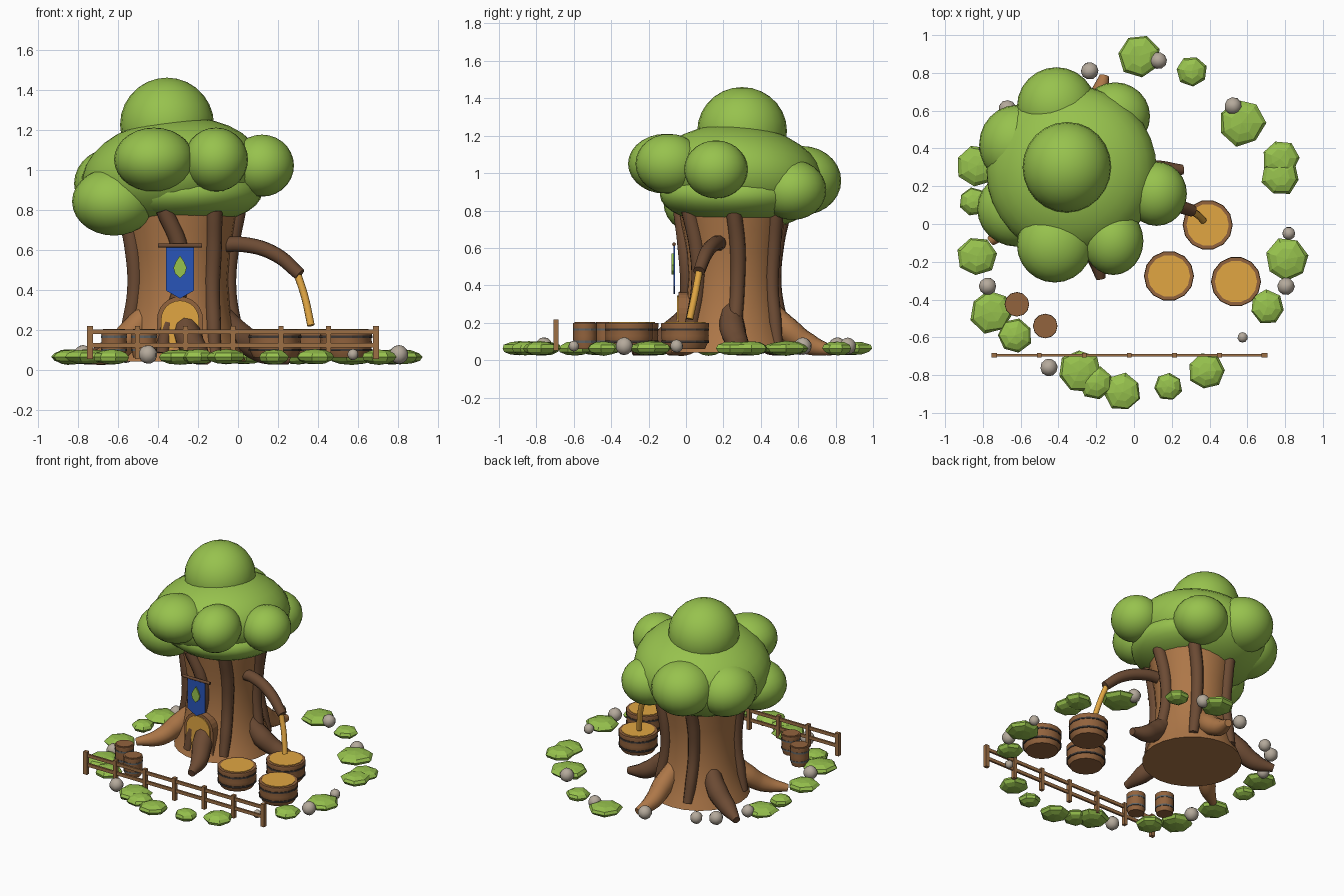
import bpy, bmesh, math, random
from mathutils import Vector, Matrix

random.seed(4)
cube = bpy.data.objects.get("Cube")
if cube:
    bpy.data.objects.remove(cube)


def material(name, rgb):
    m = bpy.data.materials.new(name)
    m.use_nodes = True
    m.diffuse_color = (*rgb, 1)
    bsdf = next(n for n in m.node_tree.nodes if n.type == "BSDF_PRINCIPLED")
    bsdf.inputs["Base Color"].default_value = (*rgb, 1)
    return m


LEAF = material("leaf green", (.31, .54, .075))
TRUNK = material("trunk brown", (.42, .185, .065))
BARK = material("dark bark", (.15, .07, .034))
WOOD = material("barrel brown", (.29, .125, .047))
FENCE = material("fence brown", (.34, .16, .06))
HONEY = material("honey gold", (.75, .38, .055))
BLUE = material("banner blue", (.022, .09, .48))
STONE = material("stone grey", (.46, .4, .33))
HOOP = material("hoop iron", (.05, .04, .035))
STEEL = material("keg steel", (.11, .12, .125))

CX, CY = -.29, .25  # trunk axis


def finish(bm, name, mat, smooth=False):
    me = bpy.data.meshes.new(name)
    bmesh.ops.recalc_face_normals(bm, faces=bm.faces)
    bm.to_mesh(me)
    bm.free()
    ob = bpy.data.objects.new(name, me)
    bpy.context.collection.objects.link(ob)
    me.materials.append(mat)
    if smooth:
        select(ob)
        bpy.ops.object.shade_smooth_by_angle(angle=math.radians(50))
    return ob


def select(ob):
    bpy.ops.object.select_all(action="DESELECT")
    ob.select_set(True)
    bpy.context.view_layer.objects.active = ob


def ball(name, mat, loc, size, seg=24, rings=14, smooth=True, turn=Matrix.Identity(4), jitter=0):
    bm = bmesh.new()
    bmesh.ops.create_uvsphere(bm, u_segments=seg, v_segments=rings, radius=1)
    for v in bm.verts:
        v.co *= 1 + random.uniform(-jitter, jitter)
    bm.transform(Matrix.Translation(loc) @ turn @ Matrix.Diagonal((*size, 1)))
    return finish(bm, name, mat, smooth)


def spin():
    return Matrix.Rotation(random.uniform(0, 3), 4, "Z")


def box(name, mat, loc, size):
    bm = bmesh.new()
    bmesh.ops.create_cube(bm, size=1)
    bm.transform(Matrix.Translation(loc) @ Matrix.Diagonal((*size, 1)))
    return finish(bm, name, mat)


def lathe(name, mat, loc, profile, seg, smooth=True):
    # closed solid of revolution from (radius, height) pairs
    bm = bmesh.new()
    loops = []
    for r, z in profile:
        loops.append([bm.verts.new((loc[0] + r * math.cos(a), loc[1] + r * math.sin(a), loc[2] + z))
                      for a in (math.tau * i / seg for i in range(seg))])
    for lo, hi in zip(loops, loops[1:]):
        for i in range(seg):
            j = (i + 1) % seg
            bm.faces.new((lo[i], lo[j], hi[j], hi[i]))
    bm.faces.new(loops[0])
    bm.faces.new(loops[-1])
    return finish(bm, name, mat, smooth)


def tube(name, mat, points, radii):
    cu = bpy.data.curves.new(name, "CURVE")
    cu.dimensions = "3D"
    cu.bevel_depth = 1
    cu.bevel_resolution = 3
    cu.resolution_u = 6
    cu.use_fill_caps = True
    sp = cu.splines.new("BEZIER")
    sp.bezier_points.add(len(points) - 1)
    for bp, co, r in zip(sp.bezier_points, points, radii):
        bp.co, bp.radius = co, r
        bp.handle_left_type = bp.handle_right_type = "AUTO"
    ob = bpy.data.objects.new(name, cu)
    bpy.context.collection.objects.link(ob)
    cu.materials.append(mat)
    select(ob)
    bpy.ops.object.convert(target="MESH")
    bpy.ops.object.shade_smooth_by_angle(angle=math.radians(50))
    return ob


def plate(name, mat, outline, y, depth):
    # upright sheet facing -y, outline given as (x, z)
    bm = bmesh.new()
    face = bm.faces.new([bm.verts.new((x, y, z)) for x, z in outline])
    ext = bmesh.ops.extrude_face_region(bm, geom=[face])["geom"]
    bmesh.ops.translate(bm, verts=[v for v in ext if isinstance(v, bmesh.types.BMVert)], vec=(0, depth, 0))
    return finish(bm, name, mat)


def polar(deg, r, z):
    a = math.radians(deg)
    return Vector((CX + r * math.cos(a), CY + r * math.sin(a), z))


# Trunk with flared foot, bark ridges (angle, sideways lean) and spreading roots
lathe("trunk", TRUNK, (CX, CY, 0), [(.33, .04), (.305, .1), (.27, .2), (.25, .32), (.24, .45),
                                    (.25, .58), (.27, .7), (.29, .82)], 24)
for deg, lean in [(-160, 3), (-104, 14), (-52, 3), (3, 3), (55, 3), (112, 3)]:
    tube("bark_ridge", BARK, [polar(deg - 2, .29, .8), polar(deg + lean, .255, .6), polar(deg + lean, .245, .4),
                              polar(deg, .272, .22), polar(deg - 3, .3, .08)], [.042, .042, .039, .038, .032])
for i, (deg, reach) in enumerate([(4, .55), (76, .55), (151, .55), (216, .58), (282, .55)]):
    tube("root", (BARK, TRUNK)[i % 2], [polar(deg - 6, .2, .27), polar(deg - 4, .31, .16),
                                        polar(deg, .42, .085), polar(deg, reach, .05)], [.06, .07, .058, .026])

# Crown of rounded leaf masses, the core leaning back and to one side
lean = Matrix.Rotation(-.14, 4, "Y") @ Matrix.Rotation(-.09, 4, "X")
ball("crown_core", LEAF, (-.33, .28, .975), (.455, .455, .28), 32, 16, True, lean)
ball("crown_underside", LEAF, (-.28, .26, .885), (.4, .4, .165), 32, 16)
for x, y, z, rx, ry, rz in [(-.355, .3, 1.225, .235, .24, .235), (-.42, -.11, 1.05, .2, .2, .16),
                            (-.11, -.09, 1.05, .16, .18, .16), (.12, .16, 1.02, .16, .17, .155),
                            (-.1, .57, .91, .185, .18, .16), (-.41, .62, .96, .21, .21, .185),
                            (-.62, .42, .93, .2, .21, .18), (-.62, .08, .84, .21, .2, .17)]:
    ball("crown_lobe", LEAF, (x, y, z), (rx, ry, rz))

# Branch with a honey spout
tube("branch", BARK, [(-.12, .19, .62), (.03, .16, .625), (.19, .11, .575), (.31, .07, .475)], [.04, .04, .037, .032])
tube("honey_stream", HONEY, [(.3, .07, .47), (.335, .05, .36), (.365, .02, .22)], [.019, .019, .019])


# Arched door
def arch(half, top):
    pts = [(CX - half, .05), (CX + half, .05)]
    return pts + [(CX + half * math.cos(a), top - half + half * math.sin(a))
                  for a in (math.pi * i / 12 for i in range(13))]


plate("door_frame", WOOD, arch(.115, .365), -.04, .12)
plate("door", HONEY, arch(.095, .345), -.048, .12)

# Hanging banner with a leaf
plate("banner", BLUE, [(-.36, .615), (-.22, .615), (-.22, .395), (-.29, .355), (-.36, .395)], -.068, .009)
plate("banner_leaf", LEAF, [(-.29, .57), (-.27, .54), (-.257, .51), (-.265, .48), (-.29, .457),
                            (-.315, .48), (-.323, .51), (-.31, .54)], -.077, .009)
tube("banner_rod", BARK, [(-.4, -.064, .62), (-.18, -.064, .62)], [.01, .01])


# Barrels: wide honey tubs and small closed kegs
def barrel(name, x, y, r, h, seg, lid, band):
    base = .06
    body = [(r * .84, 0), (r * .97, h * .25), (r, h * .5), (r * .98, h * .75), (r * 1.02, h * .9), (r, h)]
    lathe(name, WOOD, (x, y, base), body, seg)
    for t in (.27, .74):
        lathe(name + "_hoop", band, (x, y, base + h * t), [(r * 1.015, -.006), (r * 1.015, .006)], seg, False)
    lathe(name + "_lid", lid, (x, y, base + h), [(r * .86, -.01), (r * .86, .004)], seg, False)


for x, y in [(.39, -.005), (.185, -.275), (.54, -.305)]:
    barrel("honey_tub", x, y, .13, .14, 14, HONEY, HOOP)
for x, y in [(-.62, -.425), (-.47, -.54)]:
    barrel("keg", x, y, .064, .14, 12, WOOD, STEEL)

# Fence
for i in range(7):
    w = .03 if i in (0, 6) else .025
    box("fence_post", FENCE, (-.74 + i * .2385, -.695, .135), (w, .026, .165))
for z in (.19, .122):
    box("fence_rail", FENCE, (-.025, -.695, z), (1.43, .014, .023))

# Ring of low bushes
for x, y, r in [(.03, .89, .115), (.305, .81, .08), (.57, .535, .125), (.775, .345, .1), (.775, .25, .1),
                (.81, -.185, .115), (.705, -.44, .09), (.385, -.78, .095), (.18, -.86, .075),
                (-.06, -.89, .1), (-.2, -.84, .09), (-.29, -.78, .115), (-.63, -.59, .095),
                (-.755, -.465, .115), (-.83, -.17, .105), (-.85, .12, .075), (-.83, .31, .11)]:
    ball("bush", LEAF, (x, y, .063), (r, r, .038), 7, 6, False, spin(), .06)

# Scattered stones
for x, y, r in [(-.235, .81, .047), (.13, .865, .045), (.525, .625, .047), (.82, -.05, .035), (.805, -.33, .047),
                (.575, -.6, .028), (-.45, -.76, .047), (-.775, -.33, .047), (-.67, .61, .047),
                (-.78, .4, .042), (-.56, .68, .042)]:
    ball("stone", STONE, (x, y, .075), (r, r, r), 10, 7, True, spin(), .03)
